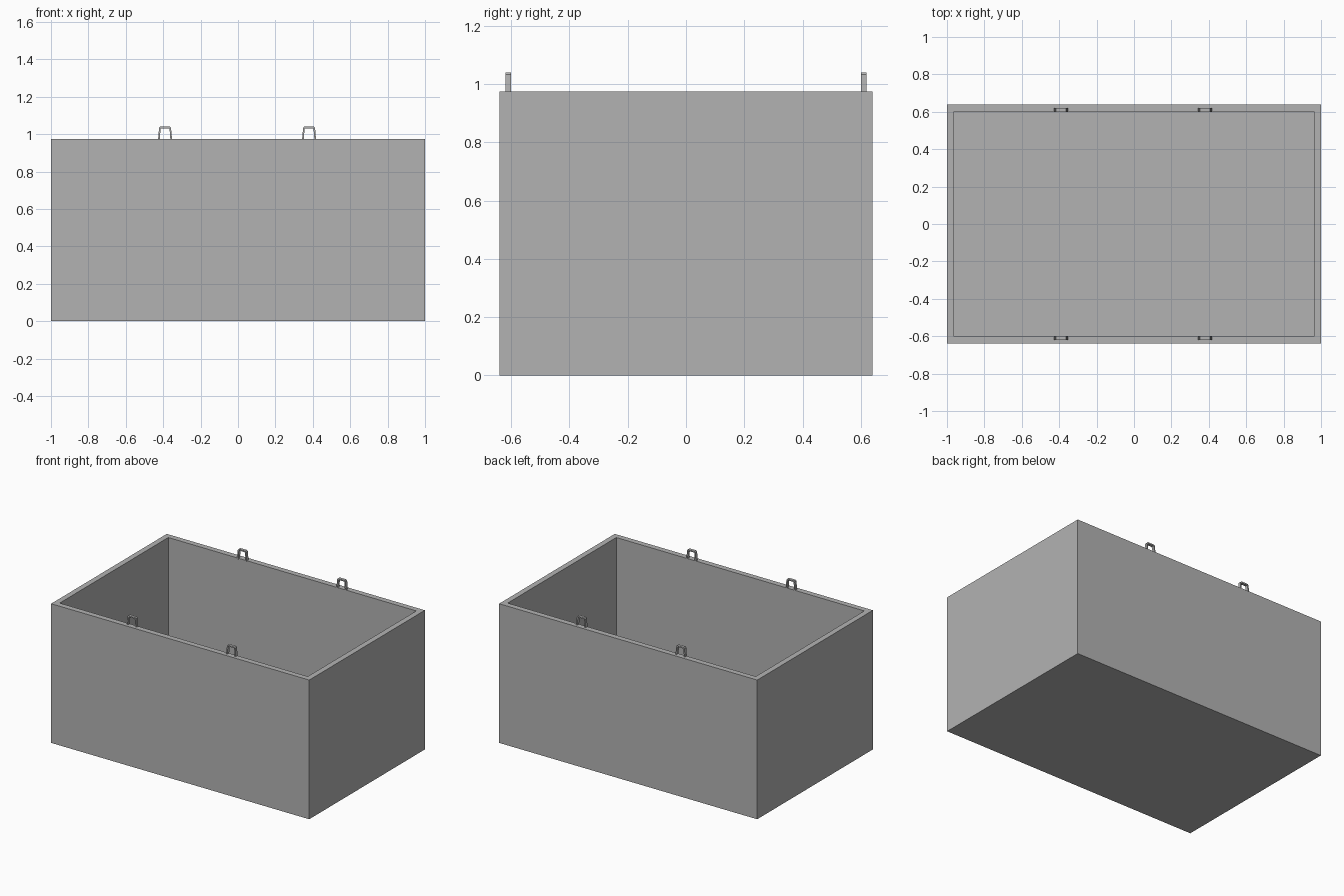
import bpy, bmesh

cube = bpy.data.objects.get("Cube")
if cube:
    bpy.data.objects.remove(cube, do_unlink=True)

grey = bpy.data.materials.new("concrete grey")
grey.use_nodes = True
colour = (0.45, 0.45, 0.45, 1)
grey.diffuse_color = colour
grey.node_tree.nodes["Principled BSDF"].inputs["Base Color"].default_value = colour

LENGTH, WIDTH, HEIGHT, WALL = 2.0, 1.28, 0.975, 0.055


def finish(bm, name):
    bmesh.ops.recalc_face_normals(bm, faces=bm.faces)
    mesh = bpy.data.meshes.new(name)
    bm.to_mesh(mesh)
    bm.free()
    mesh.materials.append(grey)
    obj = bpy.data.objects.new(name, mesh)
    bpy.context.collection.objects.link(obj)
    return obj


# Open box: inset the top face for the rim, then push it down to the floor
bm = bmesh.new()
bmesh.ops.create_cube(bm, size=1)
for v in bm.verts:
    v.co = (v.co.x * LENGTH, v.co.y * WIDTH, (v.co.z + 0.5) * HEIGHT)
top = max(bm.faces, key=lambda f: f.calc_center_median().z)
bmesh.ops.inset_region(bm, faces=[top], thickness=WALL)
well = bmesh.ops.extrude_discrete_faces(bm, faces=[top])["faces"][0]
bmesh.ops.translate(bm, verts=well.verts, vec=(0, 0, WALL - HEIGHT))
finish(bm, "open_box")


# Lifting loop: a flat strap bent into a tapered arch
def lifting_loop(name, x, y):
    outer = [(0.038, -0.01), (0.032, 0.058), (0.026, 0.065)]
    inner = [(0.029, -0.01), (0.024, 0.052), (0.021, 0.056)]
    outer += [(-px, pz) for px, pz in reversed(outer)]
    inner += [(-px, pz) for px, pz in reversed(inner)]
    bm = bmesh.new()
    faces = []
    rows = [[bm.verts.new((x + px, y - 0.01, HEIGHT + pz)) for px, pz in path]
            for path in (outer, inner)]
    for i in range(len(outer) - 1):
        faces.append(bm.faces.new((rows[0][i], rows[0][i + 1], rows[1][i + 1], rows[1][i])))
    extruded = bmesh.ops.extrude_face_region(bm, geom=faces, use_keep_orig=True)["geom"]
    verts = [g for g in extruded if isinstance(g, bmesh.types.BMVert)]
    bmesh.ops.translate(bm, verts=verts, vec=(0, 0.02, 0))
    finish(bm, name)


for end, y in (("front", -0.61), ("back", 0.61)):
    for side, x in (("right", -0.39), ("left", 0.38)):
        lifting_loop(f"{end}_{side}_lifting_loop", x, y)
